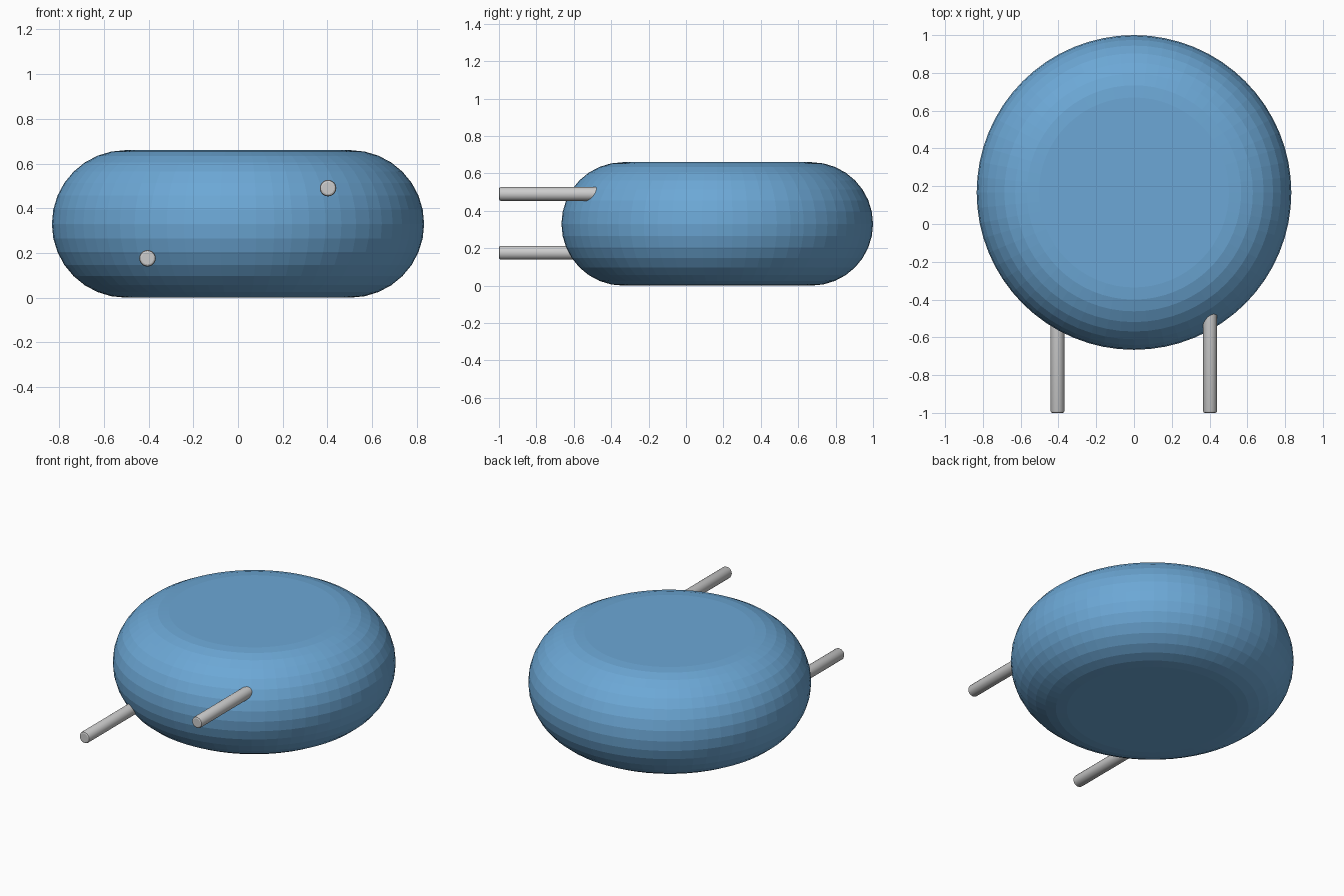
import bpy, bmesh
from math import pi, sin, cos
from mathutils import Matrix, Vector

if "Cube" in bpy.data.objects:
    bpy.data.objects.remove(bpy.data.objects["Cube"])

BODY_Y, BODY_R, HALF_H = 0.167, 0.833, 0.33
LEAD_R = 0.037


def material(name, color):
    mat = bpy.data.materials.new(name)
    mat.diffuse_color = color
    mat.use_nodes = True
    mat.node_tree.nodes["Principled BSDF"].inputs["Base Color"].default_value = mat.diffuse_color
    return mat


def add_object(name, bm):
    bmesh.ops.recalc_face_normals(bm, faces=bm.faces)
    mesh = bpy.data.meshes.new(name)
    bm.to_mesh(mesh)
    bm.free()
    obj = bpy.data.objects.new(name, mesh)
    bpy.context.collection.objects.link(obj)
    return obj


def disc_body():
    # Flat disc with a fully rounded rim, lathed from its half profile
    bm = bmesh.new()
    steps, flat_r = 16, BODY_R - HALF_H
    pts = [(0, 0)]
    for i in range(steps + 1):
        a = -pi / 2 + pi * i / steps
        pts.append((flat_r + HALF_H * cos(a), HALF_H + HALF_H * sin(a)))
    pts.append((0, 2 * HALF_H))
    verts = [bm.verts.new((r, BODY_Y, z)) for r, z in pts]
    edges = [bm.edges.new(pair) for pair in zip(verts, verts[1:])]
    bmesh.ops.spin(bm, geom=verts + edges, cent=(0, BODY_Y, 0), axis=(0, 0, 1),
                   angle=2 * pi, steps=64)
    bmesh.ops.remove_doubles(bm, verts=bm.verts, dist=0.0005)
    body = add_object("disc_body", bm)
    body.data.materials.append(material("blue_coating", (0.15, 0.39, 0.67, 1)))


def wire_lead(name, x, z, y_end):
    # Straight wire with a softened tip, running into the body
    bm = bmesh.new()
    length = y_end + 1
    place = Matrix.Translation((x, -1 + length / 2, z)) @ Matrix.Rotation(pi / 2, 4, 'X')
    bmesh.ops.create_cone(bm, cap_ends=True, segments=24, radius1=LEAD_R,
                          radius2=LEAD_R, depth=length, matrix=place)
    tip = [e for e in bm.edges if all(v.co.y < -0.99 for v in e.verts)]
    bmesh.ops.bevel(bm, geom=tip, offset=0.01, segments=2, profile=0.5, affect='EDGES')
    for f in bm.faces:
        f.smooth = abs(f.normal.y) < 0.9
    add_object(name, bm)


disc_body()
wire_lead("left_lead", -0.405, 0.176, -0.44)
wire_lead("right_lead", 0.403, 0.49, -0.44)
